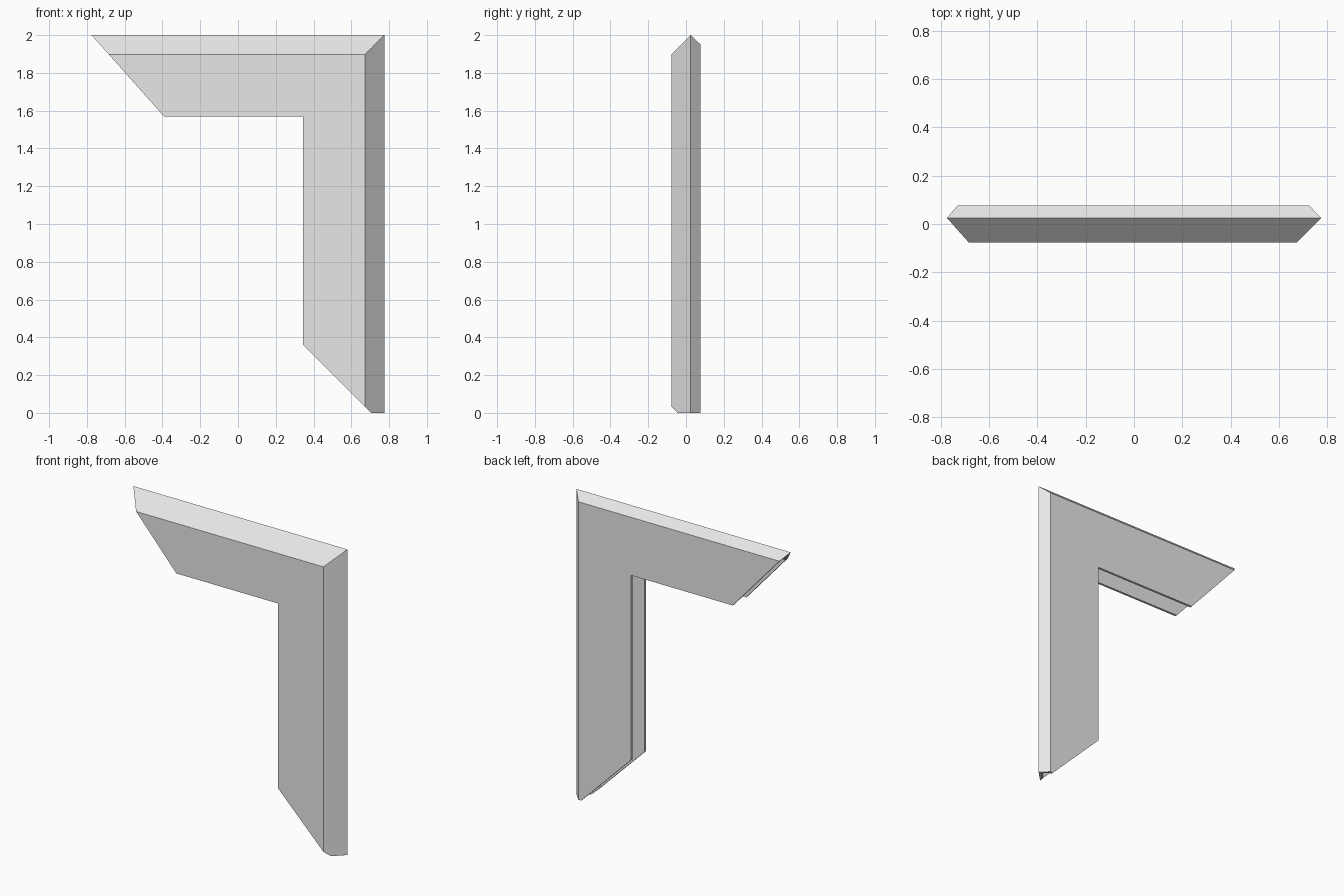
import bpy, bmesh

if "Cube" in bpy.data.objects:
    bpy.data.objects.remove(bpy.data.objects["Cube"])

# Hollow C-shaped trim section: (inset from outer edge, depth y)
outer = [(0.43, -0.0775), (0.1025, -0.0775), (0.07, -0.045), (0.0, 0.025),
         (0.05, 0.0775), (0.07, 0.0775), (0.43, 0.0775)]
inner = [(0.43, -0.0625), (0.1087, -0.0625), (0.07, -0.0238), (0.021, 0.0252),
         (0.0565, 0.0625), (0.07, 0.0625), (0.43, 0.0625)]
section = outer + inner[::-1]

HALF, TOP = 0.775, 2.0


# Stations along the L: angled left end, mitred corner, angled foot with flat tip
def left_end(d, y):
    return (-HALF + 0.89 * d, y, TOP - d)


def corner(d, y):
    return (HALF - d, y, TOP - d)


def foot(d, y):
    return (HALF - d, y, max(0.0, d - 0.07))


bm = bmesh.new()
rings = [[bm.verts.new(f(d, y)) for d, y in section]
         for f in (left_end, corner, foot)]
n = len(section)

# Walls of the two arms
for a, b in zip(rings, rings[1:]):
    for i in range(n):
        j = (i + 1) % n
        bm.faces.new((a[i], a[j], b[j], b[i]))

# Thin cut edges of the sheet at both open ends
for ring in (rings[0], rings[-1]):
    for i in range(len(outer) - 1):
        bm.faces.new((ring[i], ring[i + 1], ring[n - 2 - i], ring[n - 1 - i]))

bmesh.ops.recalc_face_normals(bm, faces=bm.faces)
mesh = bpy.data.meshes.new("corner_trim")
bm.to_mesh(mesh)
bm.free()

grey = bpy.data.materials.new("light grey")
grey.diffuse_color = (0.8, 0.8, 0.8, 1)
grey.use_nodes = True
grey.node_tree.nodes["Principled BSDF"].inputs["Base Color"].default_value = grey.diffuse_color
mesh.materials.append(grey)
trim = bpy.data.objects.new("corner_trim", mesh)
bpy.context.collection.objects.link(trim)
